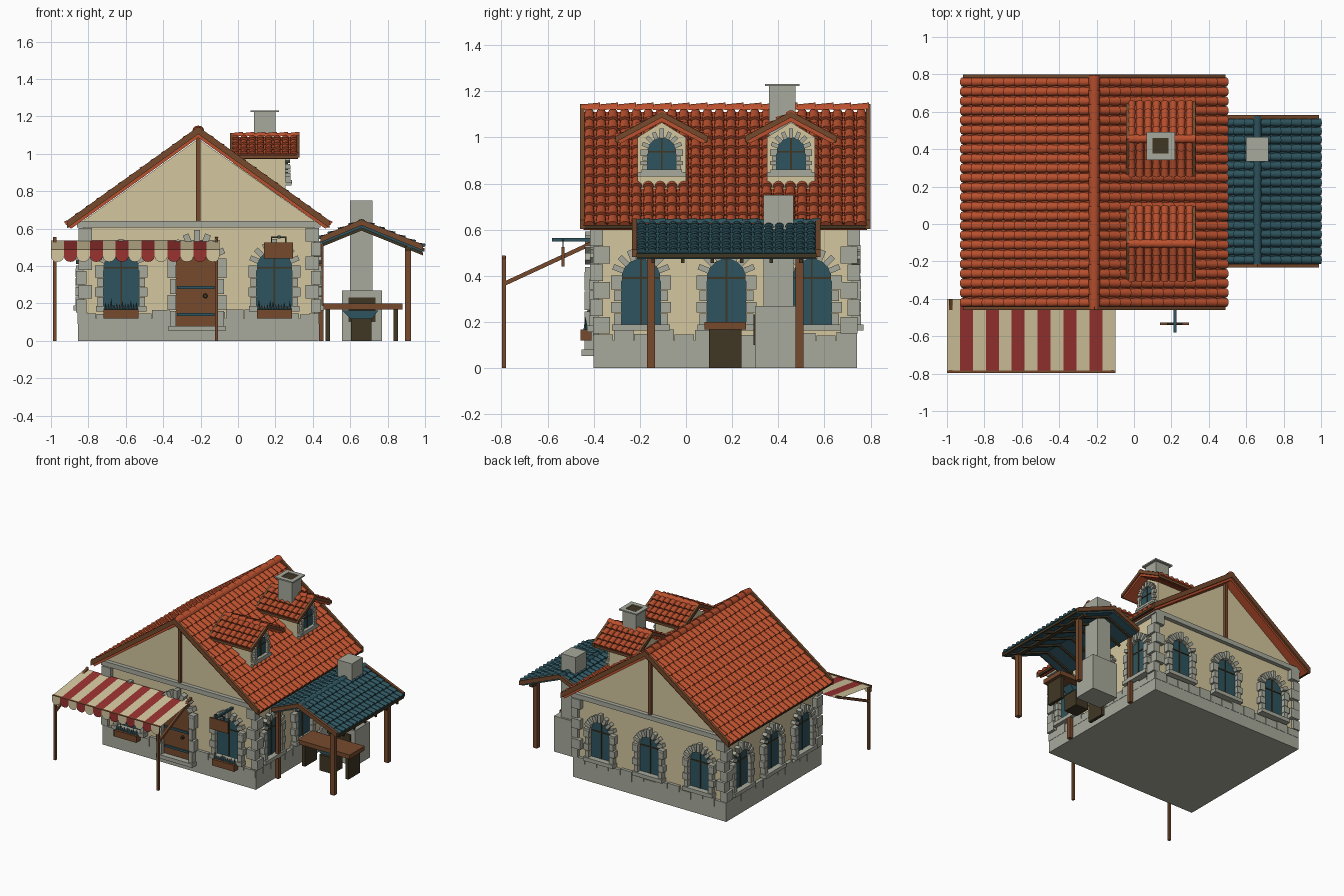
import bpy, bmesh, math, random
from mathutils import Vector as V, Matrix as Mx

if "Cube" in bpy.data.objects:
    bpy.data.objects.remove(bpy.data.objects["Cube"])

random.seed(4)


def material(name, rgb):
    m = bpy.data.materials.new(name)
    lin = [(c / 255 / 12.92) if c < 10 else ((c / 255 + .055) / 1.055) ** 2.4 for c in rgb]
    m.diffuse_color = (*lin, 1)
    m.use_nodes = True
    m.node_tree.nodes["Principled BSDF"].inputs["Base Color"].default_value = m.diffuse_color
    return m


CREAM = material("cream plaster", (212, 198, 158))
STONE = material("grey stone", (167, 170, 156))
CLAY = material("terracotta", (186, 80, 46))
TEAL = material("deep teal", (46, 84, 94))
WOOD = material("brown wood", (118, 74, 45))
DARK = material("dark wood", (64, 54, 36))
RED = material("awning red", (152, 50, 48))


# ---------- helpers ----------
def obj(name, bm, *mats, recalc=True):
    if recalc:
        bmesh.ops.recalc_face_normals(bm, faces=bm.faces)
    me = bpy.data.meshes.new(name)
    bm.to_mesh(me)
    bm.free()
    for m in mats:
        me.materials.append(m)
    o = bpy.data.objects.new(name, me)
    bpy.context.collection.objects.link(o)
    return o


def add_box(bm, lo, hi, M=Mx()):
    lo, hi = V(lo), V(hi)
    bmesh.ops.create_cube(bm, size=1, matrix=M @ Mx.Translation((lo + hi) / 2) @ Mx.Diagonal((*(hi - lo), 1)))


def box(name, lo, hi, mat, M=Mx()):
    bm = bmesh.new()
    add_box(bm, lo, hi, M)
    return obj(name, bm, mat)


def add_prism(bm, pts, vec, M=Mx()):
    a = [bm.verts.new(M @ V(p)) for p in pts]
    b = [bm.verts.new(M @ (V(p) + V(vec))) for p in pts]
    bm.faces.new(a)
    bm.faces.new(b[::-1])
    for i in range(len(a)):
        j = (i + 1) % len(a)
        bm.faces.new((a[i], a[j], b[j], b[i]))


def prism(name, pts, vec, mat, M=Mx()):
    bm = bmesh.new()
    add_prism(bm, pts, vec, M)
    return obj(name, bm, mat)


def slanted(bm, a, b, drop, vec):
    """Board running from a to b, 'drop' tall, extruded along vec."""
    a, b, d = V(a), V(b), V((0, 0, drop))
    add_prism(bm, [a, b, b - d, a - d], vec)


def add_barrel(bm, p, q, side, up, r0, r1, n=6):
    """Half-round tile from p to q with a closed lower end."""
    def ring(c, r):
        return [bm.verts.new(c + side * r * math.cos(math.pi * k / n) + up * r * .9 * math.sin(math.pi * k / n))
                for k in range(n + 1)]
    a, b = ring(p, r0), ring(q, r1)
    for k in range(n):
        bm.faces.new((a[k], a[k + 1], b[k + 1], b[k])).smooth = True
    bm.faces.new(ring(q, r1))


def roof_panel(name, ra, rb, ea, cols, rows, mat):
    """Tiled slope: ridge from ra to rb, eave corner ea below ra."""
    ra, rb, ea = V(ra), V(rb), V(ea)
    u, d = rb - ra, ea - ra
    n = u.cross(d).normalized()
    if n.z < 0:
        n = -n
    bm = bmesh.new()
    add_prism(bm, [ra, rb, rb + d, ea], n * -.02)
    cw, su = u.length / cols, u.normalized()
    for i in range(cols):
        c = ra + u * ((i + .5) / cols)
        for j in range(rows):
            add_barrel(bm, c + d * (j / rows), c + d * min((j + 1.12) / rows, 1.01) + n * .01,
                       su, n, cw * .38, cw * .48)
    return obj(name, bm, mat)


def ridge_caps(name, a, b, count, r, mat):
    a, b = V(a), V(b)
    d = (b - a) / count
    side = d.normalized().cross(V((0, 0, 1)))
    bm = bmesh.new()
    for i in range(count):
        add_barrel(bm, a + d * i, a + d * (i + 1.05) + V((0, 0, .004)), side, V((0, 0, 1)), r * .85, r)
    obj(name, bm, mat)


def arch_opening(name, x, y, ang, w, z0, z1, pane=TEAL, s=1.0, bars=True):
    """Arched window or door with stone surround; outward is local -y."""
    M = Mx.Translation((x, y, 0)) @ Mx.Rotation(math.radians(ang), 4, 'Z')
    r = w / 2
    zs = z1 - r
    arc = [(r * math.cos(math.pi * k / 12), .01, zs + r * math.sin(math.pi * k / 12)) for k in range(13)]
    prism(name + "_pane", [(-r, .01, z0), (r, .01, z0)] + arc, (0, -.017, 0), pane, M)
    bm = bmesh.new()
    for sx in (-1, 1):
        for k in range(4):
            h = (zs - z0) / 4
            wd = s * (.045 if k % 2 else .032)
            xs = sorted((sx * r, sx * (r + wd)))
            add_box(bm, (xs[0], -.038 * s, z0 + h * k), (xs[1], .01, z0 + h * (k + .94)), M)
    hw = .37 * math.pi * r / 8
    for k in range(9):
        R = M @ Mx.Translation((0, 0, zs)) @ Mx.Rotation(math.radians(-90 + 22.5 * k), 4, 'Y')
        add_box(bm, (-hw, -.036 * s, r - .004), (hw, .01, r + (.058 if k == 4 else .045) * s), R)
    add_box(bm, (-r - .04 * s, -.05 * s, z0 - .028 * s), (r + .04 * s, .01, z0), M)
    obj(name + "_surround", bm, STONE)
    if bars:
        bm = bmesh.new()
        add_box(bm, (-.004, -.012, z0), (.004, 0, z1 - .002), M)
        add_box(bm, (-r, -.012, zs - .004), (r, 0, zs + .004), M)
        obj(name + "_bars", bm, DARK)


# ---------- walls and stonework ----------
X0, X1, Y0, Y1, RX = -.83, .41, -.38, .72, -.2125
box("stone_base", (-.855, -.40, 0), (.43, .74, .12), STONE)
prism("house_walls", [(X0, Y0, .05), (X1, Y0, .05), (X1, Y0, .64), (RX, Y0, 1.08), (X0, Y0, .64)],
      (0, Y1 - Y0, 0), CREAM)
bm = bmesh.new()
for k in range(13):      # uneven top course of the base
    a, b = -.855 + k * 1.285 / 13, -.855 + (k + .96) * 1.285 / 13
    for y in (-.402, .69):
        add_box(bm, (a, y, .09), (b, y + .052, random.uniform(.14, .17)))
    a, b = -.40 + k * 1.14 / 13, -.40 + (k + .96) * 1.14 / 13
    for x in (-.857, .38):
        add_box(bm, (x, a, .09), (x + .052, b, random.uniform(.14, .17)))
obj("base_top_stones", bm, STONE)
bm = bmesh.new()
for k in range(6):       # corner blocks alternate long and short
    lx, ly = (.085, .055) if k % 2 else (.055, .085)
    for cx, sx in ((-.865, 1), (.445, -1)):
        for cy, sy in ((-.415, 1), (.755, -1)):
            o = .012 * (k % 2)
            xs, ys = sorted((cx + sx * o, cx + sx * lx)), sorted((cy + sy * (.012 - o), cy + sy * ly))
            add_box(bm, (xs[0], ys[0], .15 + k * .076), (xs[1], ys[1], .222 + k * .076))
obj("corner_blocks", bm, STONE)
box("stone_band", (-.86, -.41, .605), (.44, .75, .64), STONE)
for nm, y in (("front", -.40), ("back", .72)):
    box(nm + "_gable_post", (RX - .011, y, .64), (RX + .011, y + .02, 1.10), WOOD)

# ---------- main roof ----------
for nm, ex in (("left", -.905), ("right", .48)):
    roof_panel(nm + "_roof", (RX, -.445, 1.11), (RX, .785, 1.11), (ex, -.445, .615), 24, 12, CLAY)
    box(nm + "_eave_board", (ex - .01, -.44, .605), (ex + .01, .78, .628), DARK)
ridge_caps("roof_ridge", (RX, -.455, 1.118), (RX, .79, 1.118), 16, .032, CLAY)
bm = bmesh.new()
for y in (-.46, .78):
    for ex in (-.915, .49):
        slanted(bm, (RX, y, 1.145), (ex, y, .642), .04, (0, .02, 0))
obj("gable_boards", bm, WOOD)

# ---------- dormers ----------
for i, yc in enumerate((-.105, .455)):
    nm = "dormer_%d" % (i + 1)
    prism(nm + "_body", [(.255, yc - .105, .77), (.255, yc + .105, .77), (.255, yc + .105, 1.0),
                         (.255, yc, 1.065), (.255, yc - .105, 1.0)], (-.28, 0, 0), CREAM)
    bm = bmesh.new()
    for sy in (-1, 1):
        ye = yc + sy * .19
        roof_panel(nm + ("_roof_front" if sy < 0 else "_roof_back"), (-.035, yc, 1.09), (.32, yc, 1.09),
                   (-.035, ye, .99), 8, 4, CLAY)
        for x in (-.043, .312):
            slanted(bm, (x, yc, 1.112), (x, yc + sy * .2, 1.005), .026, (.018, 0, 0))
        add_box(bm, (-.035, ye - .006, .975), (.32, ye + .006, .993))
    obj(nm + "_boards", bm, WOOD)
    ridge_caps(nm + "_ridge", (-.035, yc, 1.092), (.325, yc, 1.092), 6, .024, CLAY)
    arch_opening(nm + "_window", .255, yc, 90, .125, .86, 1.0, s=.65)
    box(nm + "_sill", (.25, yc - .105, .83), (.285, yc + .105, .85), STONE)

# ---------- main chimney ----------
box("roof_chimney", (.085, .36, .85), (.20, .475, 1.225), STONE)
bm = bmesh.new()
for lo, hi in (((.067, .343), (.1, .492)), ((.185, .343), (.218, .492)), ((.1, .343), (.185, .377)), ((.1, .46), (.185, .492))):
    add_box(bm, (*lo, 1.222), (*hi, 1.232))
obj("chimney_cap", bm, STONE)
box("chimney_flue", (.1, .377, 1.2), (.185, .46, 1.227), DARK)

# ---------- windows and door ----------
for i, x in enumerate((-.625, .195)):
    arch_opening("front_window_%d" % (i + 1), x, Y0, 0, .19, .185, .485)
    box("flower_box_%d" % (i + 1), (x - .093, -.458, .12), (x + .093, -.41, .168), WOOD)
    bm = bmesh.new()
    for k in range(12):
        h = random.uniform(.02, .06)
        bmesh.ops.create_cone(bm, segments=4, radius1=.009, radius2=0, depth=h,
                              matrix=Mx.Translation((x - .083 + k * .015, -.435, .168 + h / 2)))
    obj("box_plants_%d" % (i + 1), bm, TEAL)
for i, x in enumerate((-.63, -.21, .20)):
    arch_opening("back_window_%d" % (i + 1), x, Y1, 180, .17, .19, .475)
for i, y in enumerate((-.195, .175, .545)):
    arch_opening("right_window_%d" % (i + 1), X1, y, 90, .17, .19, .475)
    arch_opening("left_window_%d" % (i + 1), X0, y, -90, .17, .19, .475)
arch_opening("door", -.22, -.402, 0, .225, .08, .535, pane=WOOD, bars=False)
bm = bmesh.new()
for z in (.14, .285):
    add_box(bm, (-.325, -.418, z - .008), (-.125, -.405, z + .008))
obj("door_straps", bm, TEAL)
bm = bmesh.new()
bmesh.ops.create_cone(bm, cap_ends=True, segments=10, radius1=.013, radius2=.01, depth=.02,
                      matrix=Mx.Translation((-.175, -.418, .24)) @ Mx.Rotation(math.pi / 2, 4, 'X'))
obj("door_knob", bm, DARK)

# ---------- hanging sign ----------
box("sign_board", (.14, -.54, .44), (.295, -.527, .525), WOOD)
box("sign_bracket", (.212, -.58, .548), (.228, -.38, .564), TEAL)
bm = bmesh.new()
for x in (.18, .255):
    add_box(bm, (x - .003, -.536, .52), (x + .003, -.53, .556))
add_box(bm, (.177, -.537, .55), (.258, -.529, .558))
obj("sign_hangers", bm, DARK)

# ---------- striped awning ----------
bm = bmesh.new()
w = .9 / 13
for k in range(13):
    a, b = -1 + k * w, -1 + (k + 1) * w
    top = [(a, -.797, .482), (b, -.797, .482), (b, -.40, .535), (a, -.40, .535)]
    flap = [(a, -.799, .485), (a, -.799, .45)]
    flap += [(a + w / 2 - w / 2 * math.cos(math.pi * t / 6), -.799, .45 - .028 * math.sin(math.pi * t / 6)) for t in range(1, 6)]
    flap += [(b, -.799, .45), (b, -.799, .485)]
    for pts in (top, flap):
        bm.faces.new([bm.verts.new(p) for p in pts]).material_index = k % 2
obj("awning_cloth", bm, CREAM, RED, recalc=False)
box("awning_bar", (-1, -.797, .474), (-.1, -.782, .488), WOOD)
bm = bmesh.new()
for x in (-.988, -.124):
    add_box(bm, (x, -.797, 0), (x + .017, -.78, .485))
    slanted(bm, (x, -.795, .372), (x, -.40, .555), .02, (.017, 0, 0))
obj("awning_posts", bm, WOOD)

# ---------- workshop lean-to ----------
SX, SZ = .66, .625
bm, rb = bmesh.new(), bmesh.new()
for nm, ex, ez, rows in (("inner", .44, .535, 4), ("outer", .99, .492, 6)):
    roof_panel("shed_roof_" + nm, (SX, -.215, SZ), (SX, .565, SZ), (ex, -.215, ez), 17, rows, TEAL)
    for y in (-.233, .562):
        slanted(bm, (SX, y, SZ + .024), (ex, y, ez + .022), .032, (0, .02, 0))
    for k in range(6):
        slanted(rb, (SX, -.15 + k * .128, SZ - .02), (ex, -.15 + k * .128, ez - .02), .016, (0, .016, 0))
obj("shed_boards", bm, WOOD)
add_box(rb, (.893, -.21, .482), (.925, .56, .503))
add_box(rb, (.983, -.215, .478), (.997, .565, .497))
obj("shed_rafters", rb, DARK)
ridge_caps("shed_ridge", (SX, -.225, SZ), (SX, .575, SZ), 12, .024, TEAL)
bm = bmesh.new()
for y in (-.17, .475):
    add_box(bm, (.892, y, 0), (.926, y + .035, .5))
    add_box(bm, (.432, y, 0), (.458, y + .03, .53))
obj("shed_posts", bm, WOOD)

# ---------- forge, bench and anvil ----------
box("forge_base", (.555, .30, 0), (.77, .48, .27), STONE)
box("forge_opening", (.59, .293, .1), (.735, .301, .232), DARK)
box("forge_chimney", (.60, .335, .26), (.72, .465, .75), STONE)
box("bench_top", (.44, .08, .168), (.88, .26, .20), WOOD)
bm = bmesh.new()
for x in (.468, .832):
    add_box(bm, (x, .10, 0), (x + .024, .24, .17))
obj("bench_legs", bm, DARK)
box("anvil_stump", (.605, .11, 0), (.715, .23, .12), DARK)
prism("anvil", [(.60, .13, .12), (.72, .13, .12), (.75, .13, .163), (.555, .13, .163)], (0, .08, 0), TEAL)
